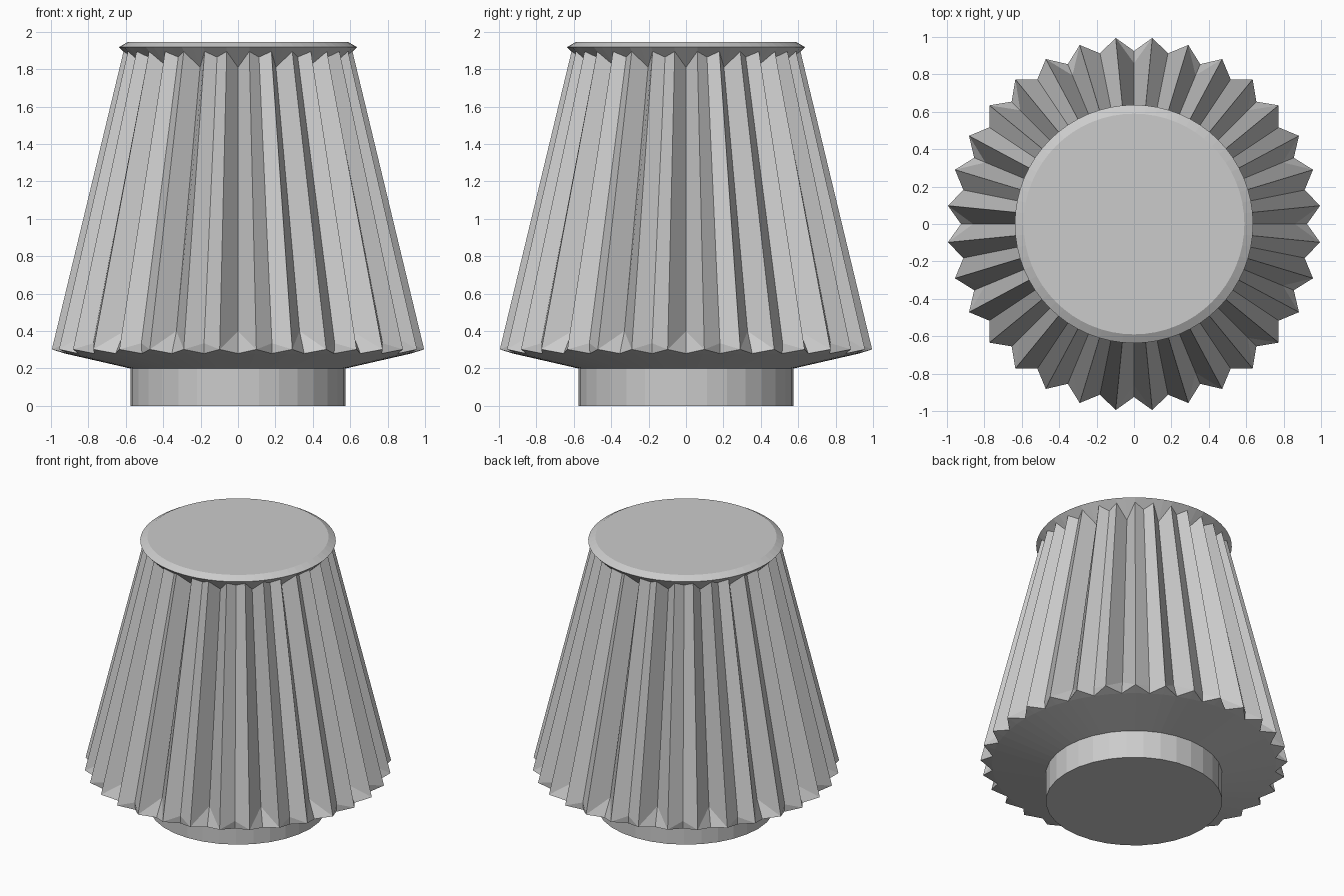
import bpy, math

if "Cube" in bpy.data.objects:
    bpy.data.objects.remove(bpy.data.objects["Cube"])

RIBS = 32
N = RIBS * 2  # one column per ridge and one per valley


def ring(n, r, z):
    return [(r, z)] * n


def fluted(ridge, shallow, deep):
    """Ring of (r, z): odd columns are ridges, valleys alternate deep and shallow."""
    return [ridge if i % 2 else (shallow if i % 4 == 2 else deep) for i in range(N)]


def loft(name, rings, split=()):
    """Skin stacked rings and close both ends; rings in 'split' are cut from ridge to lower valley."""
    n = len(rings[0])
    verts, faces = [], []
    for rg in rings:
        for i, (r, z) in enumerate(rg):
            a = 2 * math.pi * i / n
            verts.append((r * math.cos(a), r * math.sin(a), z))
    for k in range(len(rings) - 1):
        for i in range(n):
            j = (i + 1) % n
            a, b, c, d = k * n + i, k * n + j, (k + 1) * n + j, (k + 1) * n + i
            if k not in split:
                faces.append((a, b, c, d))
            elif i % 2:
                faces += [(a, b, d), (b, c, d)]
            else:
                faces += [(a, b, c), (a, c, d)]
    faces.append(tuple(range(n))[::-1])
    faces.append(tuple(range((len(rings) - 1) * n, len(rings) * n)))
    me = bpy.data.meshes.new(name)
    me.from_pydata(verts, [], faces)
    me.update()
    ob = bpy.data.objects.new(name, me)
    bpy.context.collection.objects.link(ob)
    return ob


# Round foot
loft("foot", [ring(32, 0.575, 0.0), ring(32, 0.575, 0.2)])

# Fluted tapered body with conical underside and flared, bevelled cap
loft("fluted_body", [
    ring(N, 0.575, 0.2),
    ring(N, 0.925, 0.28),
    fluted((1.0, 0.302), (0.93, 0.335), (0.86, 0.40)),
    fluted((0.615, 1.895), (0.575, 1.865), (0.53, 1.81)),
    ring(N, 0.637, 1.918),
    ring(N, 0.59, 1.945),
], split=(1,))
